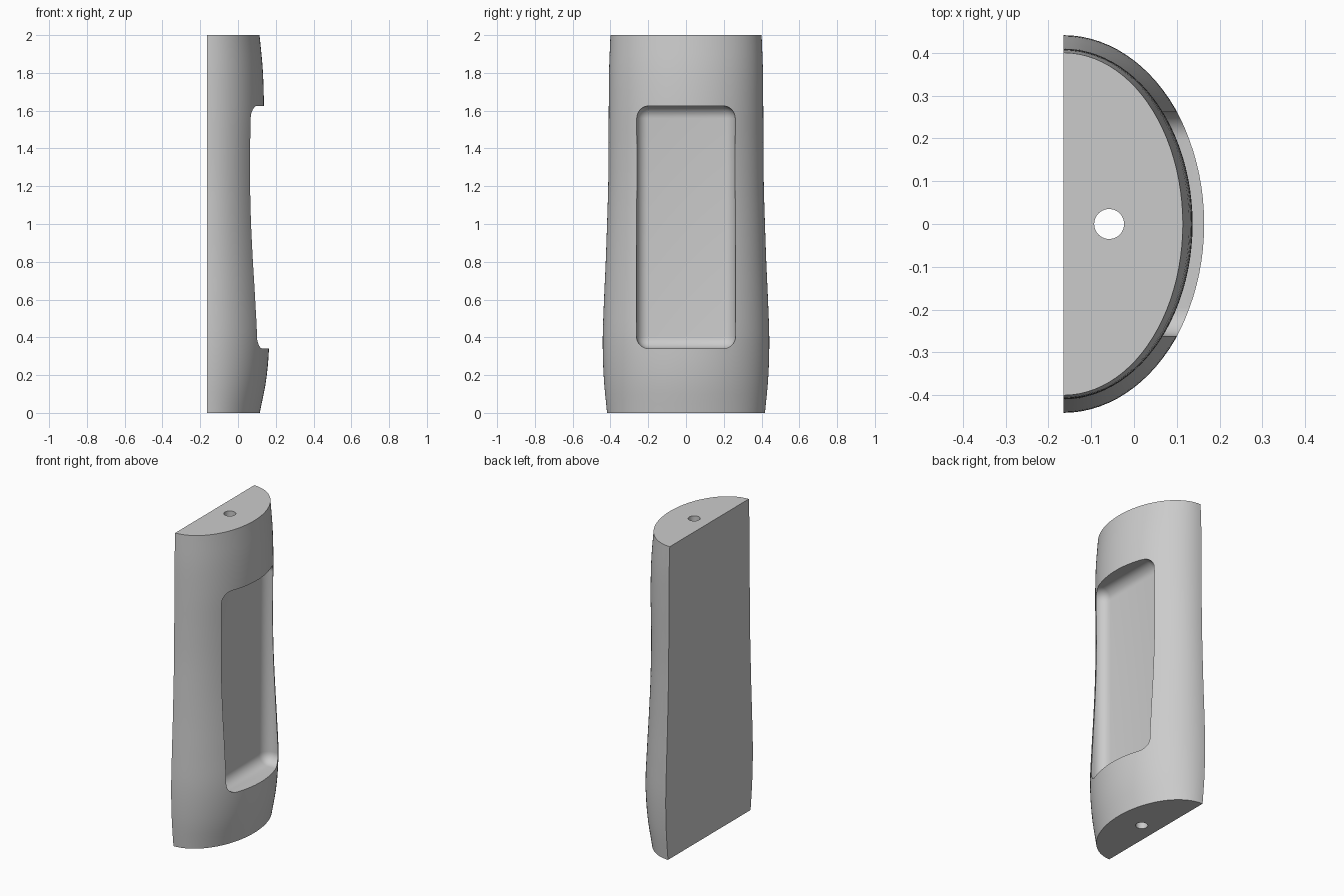
import bpy
import bmesh
import math

cube = bpy.data.objects.get("Cube")
if cube:
    bpy.data.objects.remove(cube, do_unlink=True)

BACK = -0.165      # plane of the flat back
SIDES = 48         # segments round the half ellipse
LEVELS = 40        # rings up the height

grey = bpy.data.materials.new("plain_grey")
grey.use_nodes = True
grey.diffuse_color = (0.6, 0.6, 0.6, 1)
grey.node_tree.nodes["Principled BSDF"].inputs["Base Color"].default_value = (0.6, 0.6, 0.6, 1)

# Height, half width, front bulge
PROFILE = [
    (0.0, 0.418, 0.115), (0.18, 0.435, 0.150), (0.38, 0.441, 0.165),
    (0.6, 0.434, 0.156), (0.8, 0.425, 0.145), (1.0, 0.418, 0.135),
    (1.2, 0.412, 0.131), (1.4, 0.410, 0.132), (1.62, 0.409, 0.137),
    (1.82, 0.407, 0.131), (2.0, 0.400, 0.114),
]


def sample(z):
    """Smooth (Hermite) interpolation of the profile at a height."""
    def slope(k, c):
        a, b = PROFILE[max(k - 1, 0)], PROFILE[min(k + 1, len(PROFILE) - 1)]
        return (b[c] - a[c]) / (b[0] - a[0])

    i = max(k for k in range(len(PROFILE) - 1) if PROFILE[k][0] <= z)
    p, q = PROFILE[i], PROFILE[i + 1]
    h = q[0] - p[0]
    t = (z - p[0]) / h
    s = t * t * (3 - 2 * t)
    return [p[c] * (1 - s) + q[c] * s
            + h * t * (1 - t) * ((1 - t) * slope(i, c) - t * slope(i + 1, c))
            for c in (1, 2)]


def make_object(name, bm):
    bmesh.ops.recalc_face_normals(bm, faces=bm.faces[:])
    mesh = bpy.data.meshes.new(name)
    bm.to_mesh(mesh)
    bm.free()
    mesh.materials.append(grey)
    obj = bpy.data.objects.new(name, mesh)
    bpy.context.collection.objects.link(obj)
    return obj


# Grip body: half ellipses lofted up the height, closed by a flat back
bm = bmesh.new()
rings = []
for k in range(LEVELS + 1):
    z = 2 * k / LEVELS
    half_width, front = sample(z)
    ring = []
    for j in range(SIDES + 1):
        a = math.pi * (j / SIDES - 0.5)
        ring.append(bm.verts.new((BACK + (front - BACK) * math.cos(a),
                                  half_width * math.sin(a), z)))
    rings.append(ring)
for low, high in zip(rings, rings[1:]):
    for j in range(SIDES):
        bm.faces.new((low[j], low[j + 1], high[j + 1], high[j]))
bm.faces.new(rings[0])
bm.faces.new(rings[-1])
bm.faces.new([r[0] for r in rings] + [r[-1] for r in reversed(rings)])
body = make_object("grip_scale", bm)

# Pocket cutter: a box with every edge rounded
bm = bmesh.new()
bmesh.ops.create_cube(bm, size=1)
bmesh.ops.scale(bm, vec=(0.5, 0.524, 1.285), verts=bm.verts)
bmesh.ops.translate(bm, vec=(0.262, 0, 0.9825), verts=bm.verts)
bmesh.ops.bevel(bm, geom=bm.edges[:], offset=0.066, segments=8,
                profile=0.5, affect='EDGES')
pocket = make_object("pocket_cutter", bm)

# Bore cutter: a thin cylinder through the full height
bm = bmesh.new()
bmesh.ops.create_cone(bm, cap_ends=True, segments=40, radius1=0.035,
                      radius2=0.035, depth=2.4)
bmesh.ops.translate(bm, vec=(-0.058, 0, 1), verts=bm.verts)
bore = make_object("bore_cutter", bm)

# Cut the pocket and the bore, then discard the cutters
bpy.ops.object.select_all(action='DESELECT')
body.select_set(True)
bpy.context.view_layer.objects.active = body
for cutter in (pocket, bore):
    cutter.hide_render = True
    mod = body.modifiers.new(cutter.name, 'BOOLEAN')
    mod.operation = 'DIFFERENCE'
    mod.solver = 'EXACT'
    mod.object = cutter
    bpy.ops.object.modifier_apply(modifier=mod.name)
    bpy.data.objects.remove(cutter, do_unlink=True)

bpy.ops.object.shade_smooth_by_angle(angle=math.radians(30))
